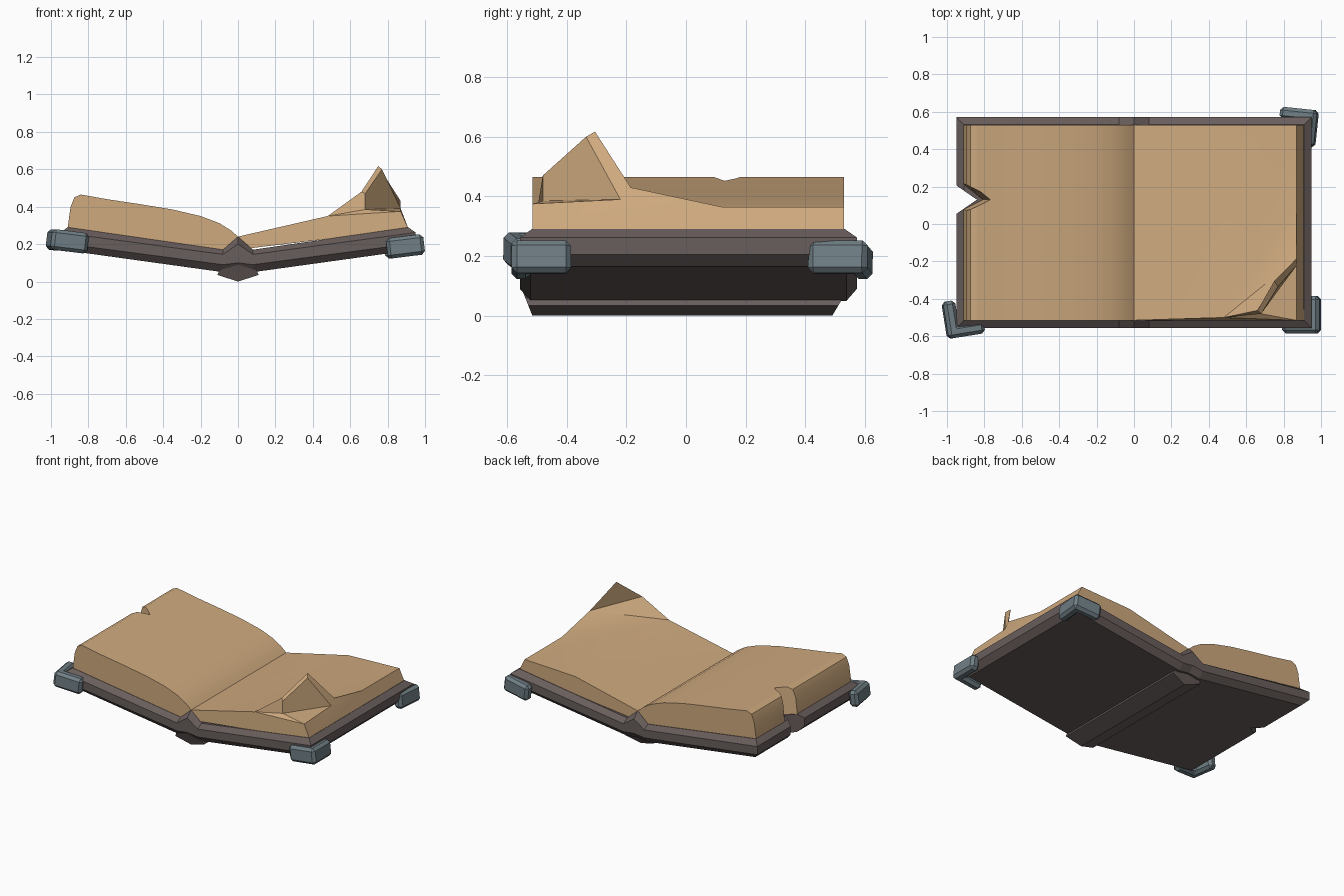
import bpy
import bmesh
from math import radians

cube = bpy.data.objects.get("Cube")
if cube:
    bpy.data.objects.remove(cube, do_unlink=True)


def make_material(name, colour):
    mat = bpy.data.materials.new(name)
    mat.use_nodes = True
    mat.diffuse_color = (*colour, 1)
    mat.node_tree.nodes["Principled BSDF"].inputs["Base Color"].default_value = (*colour, 1)
    return mat


paper = make_material("aged paper", (0.62, 0.40, 0.21))
leather = make_material("dark leather", (0.14, 0.112, 0.107))
metal = make_material("grey metal", (0.16, 0.21, 0.235))


def make_object(name, verts, faces, mat):
    """Mesh object with outward normals from points and index faces."""
    mesh = bpy.data.meshes.new(name)
    mesh.from_pydata(verts, [], faces)
    bm = bmesh.new()
    bm.from_mesh(mesh)
    bmesh.ops.recalc_face_normals(bm, faces=bm.faces)
    bm.to_mesh(mesh)
    bm.free()
    if mat:
        mesh.materials.append(mat)
    obj = bpy.data.objects.new(name, mesh)
    bpy.context.collection.objects.link(obj)
    return obj


def bridge(lower, upper, count):
    """Quads joining two closed loops of equal length."""
    return [(lower + i, lower + (i + 1) % count, upper + (i + 1) % count, upper + i)
            for i in range(count)]


def make_prism(name, loop_a, loop_b, mat):
    n = len(loop_a)
    faces = bridge(0, n, n) + [tuple(range(n)), tuple(range(n, 2 * n))]
    return make_object(name, loop_a + loop_b, faces, mat)


def activate(obj):
    bpy.ops.object.select_all(action="DESELECT")
    obj.select_set(True)
    bpy.context.view_layer.objects.active = obj


def smooth(obj, angle):
    activate(obj)
    bpy.ops.object.shade_smooth_by_angle(angle=radians(angle))


def cut_notch(obj, tip_low, tip_high):
    """Cut the triangular tear out of the right-hand fore edge."""
    loops = [[(-1.1, 0.31, z), (tip, 0.13, z), (-1.1, -0.05, z)]
             for z, tip in ((0, tip_low), (0.6, tip_high))]
    cutter = make_prism("notch_cutter", *loops, None)
    cutter.hide_render = True
    mod = obj.modifiers.new("notch", "BOOLEAN")
    mod.operation = "DIFFERENCE"
    mod.solver = "EXACT"
    mod.object = cutter
    activate(obj)
    bpy.ops.object.modifier_apply(modifier=mod.name)
    bpy.data.objects.remove(cutter, do_unlink=True)


# Cover: four stacked outlines (reach, half depth, heights at centre, hinge, edge)
cover_loops = [
    (0.91, 0.53, 0.06, 0.05, 0.165),
    (0.95, 0.565, 0.10, 0.09, 0.205),
    (0.95, 0.565, 0.20, 0.145, 0.262),
    (0.91, 0.525, 0.24, 0.17, 0.29),
]
verts, faces = [], []
for reach, half, centre, hinge, edge in cover_loops:
    row = [(-reach, edge), (-0.08, hinge), (0, centre), (0.08, hinge), (reach, edge)]
    verts += [(x, 0.008 - half, z) for x, z in row]
    verts += [(x, 0.008 + half, z) for x, z in reversed(row)]
size = len(row) * 2
for level in range(len(cover_loops) - 1):
    faces += bridge(level * size, (level + 1) * size, size)
for base in (0, len(verts) - size):
    faces += [(base + i, base + i + 1, base + size - 2 - i, base + size - 1 - i)
              for i in range(len(row) - 1)]
cover = make_object("cover", verts, faces, leather)
cut_notch(cover, -0.84, -0.84)

# Spine: shallow keel with ends that slope in towards the bottom
spine_profile = [(-0.11, 0.035), (0, 0), (0.11, 0.035), (0.1, 0.06), (0, 0.09), (-0.1, 0.06)]
make_prism("spine",
           [(x, -0.515 - z * 0.4, z) for x, z in spine_profile],
           [(x, 0.49 + z * 0.6, z) for x, z in spine_profile], leather)

# Domed page block, extruded from its end profile
dome = [(0, 0.17), (0, 0.24), (-0.04, 0.275), (-0.1, 0.312), (-0.2, 0.35), (-0.35, 0.385),
        (-0.52, 0.413), (-0.7, 0.44), (-0.84, 0.465), (-0.875, 0.45), (-0.895, 0.4),
        (-0.912, 0.28), (-0.08, 0.16)]
right_pages = make_prism("right_pages",
                         [(x, -0.515, z) for x, z in dome],
                         [(x, 0.53, z) for x, z in dome], paper)
cut_notch(right_pages, -0.87, -0.735)
smooth(right_pages, 25)

# Sloping page block with a lifted, folded corner
points = {
    "gutter_front": (0, -0.515, 0.24), "gutter_back": (0, 0.53, 0.24),
    "bend_front": (0.48, -0.5, 0.35), "bend_back": (0.48, 0.53, 0.35),
    "edge_mid": (0.87, 0.12, 0.365), "edge_back": (0.87, 0.53, 0.365),
    "corner": (0.87, -0.515, 0.375),
    "wall_front": (0.68, -0.48, 0.385), "wall_side": (0.87, -0.22, 0.39),
    "lip_front": (0.68, -0.48, 0.47), "lip_peak": (0.77, -0.335, 0.6),
    "fold_front": (0.66, -0.462, 0.48), "fold_peak": (0.75, -0.305, 0.617),
    "fold_side": (0.87, -0.185, 0.43),
    "base_gutter_front": (0, -0.515, 0.17), "base_front": (0.912, -0.515, 0.28),
    "base_back": (0.912, 0.53, 0.28), "base_gutter_back": (0, 0.53, 0.17),
}
outlines = [
    "gutter_front bend_front bend_back gutter_back",
    "bend_front edge_mid edge_back bend_back",
    "bend_front fold_front fold_side",
    "bend_front fold_side edge_mid",
    "fold_front fold_peak fold_side",
    "fold_front lip_front lip_peak fold_peak",
    "fold_peak lip_peak wall_side fold_side",
    "lip_front wall_front wall_side lip_peak",
    "wall_front corner wall_side",
    "bend_front wall_front lip_front fold_front",
    "bend_front corner wall_front",
    "gutter_front base_gutter_front base_front corner bend_front",
    "corner base_front base_back edge_back edge_mid fold_side wall_side",
    "gutter_back bend_back edge_back base_back base_gutter_back",
    "base_gutter_front base_gutter_back base_back base_front",
    "gutter_front gutter_back base_gutter_back base_gutter_front",
]
names = list(points)
left_pages = make_object("left_pages", list(points.values()),
                         [[names.index(n) for n in line.split()] for line in outlines], paper)
smooth(left_pages, 25)


# Corner clasps: bevelled angle brackets hugging the cover corners
def make_clasp(name, location, side, end, turn):
    arm, thick, tall = 0.2, 0.065, 0.055
    outline = [(0, 0), (arm, 0), (arm, thick), (thick, thick), (thick, arm), (0, arm)]
    loops = [[(-side * x, -end * y, z) for x, y in outline] for z in (-tall, tall)]
    clasp = make_prism(name, *loops, metal)
    clasp.location = location
    clasp.rotation_euler = (0, radians(-7 * side), radians(turn))
    bevel = clasp.modifiers.new("chamfer", "BEVEL")
    bevel.width = 0.018
    bevel.segments = 1


make_clasp("front_right_clasp", (-0.995, -0.615, 0.227), -1, -1, 9)
make_clasp("front_left_clasp", (0.995, -0.585, 0.2), 1, -1, 0)
make_clasp("back_left_clasp", (0.985, 0.607, 0.2), 1, 1, -6)
